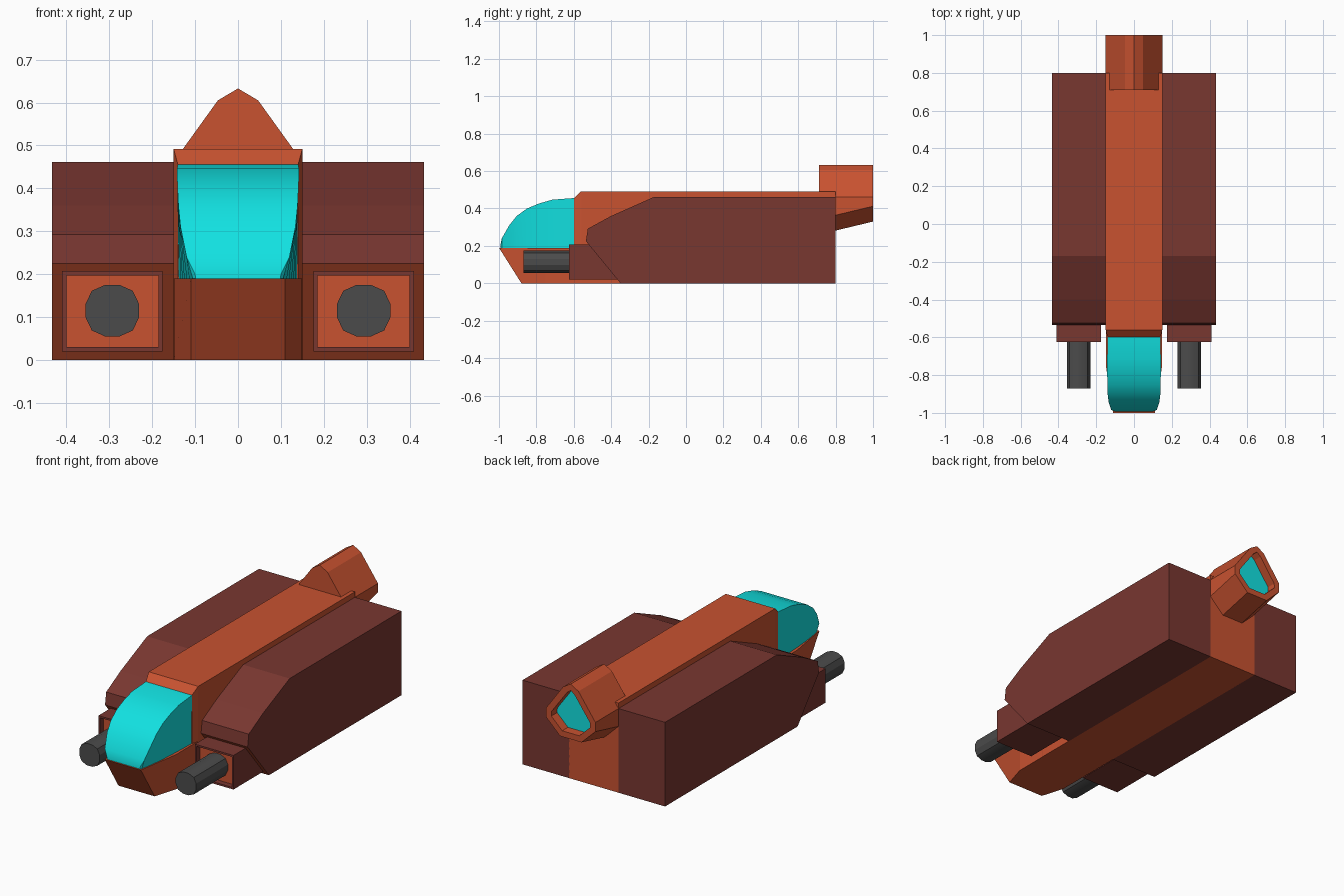
import bpy, bmesh, math
from mathutils import Vector

if "Cube" in bpy.data.objects:
    bpy.data.objects.remove(bpy.data.objects["Cube"])


def mat(name, r, g, b):
    m = bpy.data.materials.new(name)
    m.diffuse_color = (r, g, b, 1)
    m.use_nodes = True
    m.node_tree.nodes["Principled BSDF"].inputs["Base Color"].default_value = m.diffuse_color
    return m


ORANGE = mat("burnt orange", 0.58, 0.085, 0.03)
MAROON = mat("maroon", 0.19, 0.038, 0.03)
TEAL = mat("cyan glass", 0.006, 0.76, 0.76)
GREY = mat("gun grey", 0.07, 0.07, 0.07)


def loft(name, rings, mats, recess=None, paint=None, smooth=None):
    """Skin equal-length rings of points and cap both ends.
    recess = (direction, border, depth): sink the end cap facing that way, paint it slot 1."""
    bm = bmesh.new()
    vs = [[bm.verts.new(p) for p in ring] for ring in rings]
    n = len(vs[0])
    for a, b in zip(vs, vs[1:]):
        for i in range(n):
            j = (i + 1) % n
            bm.faces.new((a[i], a[j], b[j], b[i]))
    caps = [bm.faces.new(vs[0]), bm.faces.new(vs[-1])]
    bmesh.ops.recalc_face_normals(bm, faces=bm.faces)
    if recess:
        d, border, depth = recess
        d = Vector(d)
        face = max(caps, key=lambda f: f.normal.dot(d))
        bmesh.ops.inset_individual(bm, faces=[face], thickness=border)
        out = bmesh.ops.extrude_discrete_faces(bm, faces=[face])["faces"][0]
        bmesh.ops.translate(bm, verts=out.verts, vec=-d * depth)
        out.material_index = 1
    if paint:
        for f in bm.faces:
            if paint(f):
                f.material_index = 1
    me = bpy.data.meshes.new(name)
    bm.to_mesh(me)
    bm.free()
    ob = bpy.data.objects.new(name, me)
    bpy.context.collection.objects.link(ob)
    for m in mats:
        me.materials.append(m)
    if smooth:
        bpy.ops.object.select_all(action='DESELECT')
        ob.select_set(True)
        bpy.context.view_layer.objects.active = ob
        bpy.ops.object.shade_smooth_by_angle(angle=math.radians(smooth))
    return ob


def rect(y, w, z0, z1, x=0):
    return [(x - w, y, z0), (x + w, y, z0), (x + w, y, z1), (x - w, y, z1)]


# Central hull with a bevelled front frame behind the canopy
loft("hull", [rect(-0.6, 0.14, 0, 0.455), rect(-0.56, 0.15, 0, 0.492),
              rect(0.8, 0.15, 0, 0.492)], [ORANGE])

# Nose under the canopy, raked and narrowed at the front
loft("nose", [[(-0.11, -0.88, 0), (0.11, -0.88, 0), (0.11, -1, 0.19), (-0.11, -1, 0.19)],
              rect(-0.75, 0.149, 0, 0.19), rect(-0.55, 0.149, 0, 0.19)], [ORANGE])

# Domed canopy: y, top height, top half width, bottom half width
canopy = [(-0.993, 0.20, 0.100, 0.098), (-0.985, 0.24, 0.120, 0.104),
          (-0.945, 0.31, 0.134, 0.113), (-0.905, 0.36, 0.139, 0.119),
          (-0.85, 0.40, 0.141, 0.125), (-0.785, 0.427, 0.142, 0.13),
          (-0.715, 0.447, 0.142, 0.134), (-0.595, 0.456, 0.14, 0.138)]
loft("canopy", [[(-b, y, 0.185), (b, y, 0.185), (t, y, z), (-t, y, z)]
                for y, z, t, b in canopy], [TEAL], smooth=35)

# Side pods with gun housings and barrels
pod_profile = [(-0.35, 0), (0.8, 0), (0.8, 0.462), (-0.17, 0.462),
               (-0.40, 0.36), (-0.525, 0.292), (-0.535, 0.225)]
for side, s in (("left", -1), ("right", 1)):
    loft(side + "_pod", [[(s * x, y, z) for y, z in pod_profile] for x in (0.149, 0.433)],
         [MAROON, ORANGE],
         paint=lambda f: f.normal.z < -0.3 and f.normal.y < -0.3)
    loft(side + "_gun_housing", [rect(-0.625, 0.117, 0.02, 0.207, s * 0.293),
                                 rect(-0.3, 0.117, 0.02, 0.207, s * 0.293)],
         [MAROON, ORANGE], recess=((0, -1, 0), 0.014, 0.03))
    # slightly squared barrel section
    ring = []
    for i in range(12):
        a = math.tau * (i + 0.5) / 12
        c, d = math.cos(a), math.sin(a)
        k = (abs(c) ** 2.5 + abs(d) ** 2.5) ** (-1 / 2.5)
        ring.append((s * 0.293 + 0.063 * k * c, 0.115 + 0.061 * k * d))
    loft(side + "_barrel", [[(x, y, z) for x, z in ring] for y in (-0.87, -0.58)],
         [GREY], smooth=25)


# Rear thruster pod with a recessed glowing window, belly rising to the back
def thruster_ring(y):
    dz = (y - 1) * 0.24
    right = [(0.047, 0.605), (0.15, 0.462), (0.15, 0.412 + dz), (0.065, 0.33 + dz)]
    pts = [(0, 0.633)] + right + [(-x, z) for x, z in reversed(right)]
    return [(x, y, z) for x, z in pts]


loft("rear_thruster", [thruster_ring(0.71), thruster_ring(1.0)], [ORANGE, TEAL],
     recess=((0, 1, 0), 0.035, 0.05))
